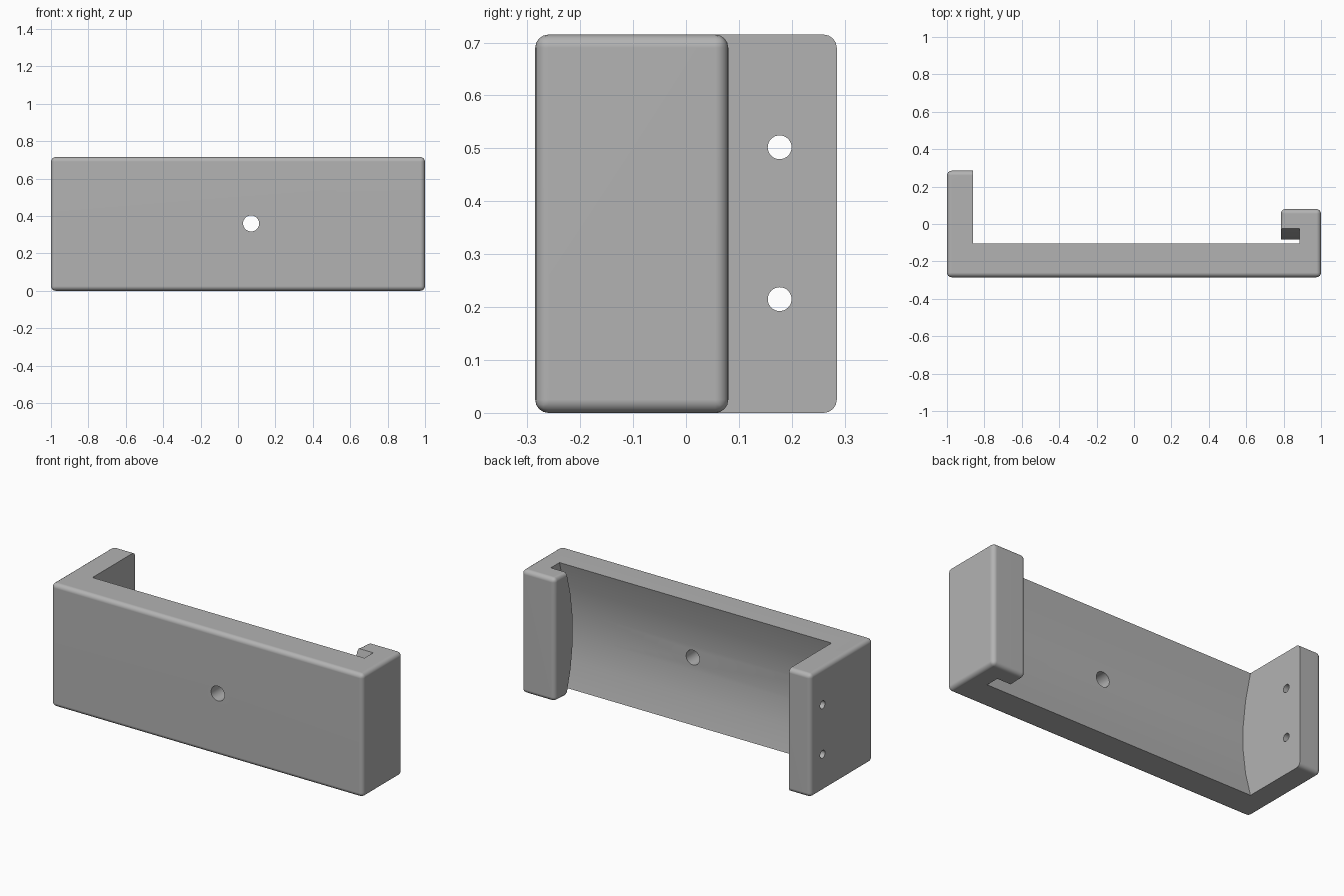
import bpy, bmesh, math
from mathutils import Matrix

if "Cube" in bpy.data.objects:
    bpy.data.objects.remove(bpy.data.objects["Cube"])

H = 0.715          # height
R = 0.025          # edge rounding
grey = bpy.data.materials.new("plain grey")
grey.diffuse_color = (0.45, 0.45, 0.45, 1)
grey.use_nodes = True
grey.node_tree.nodes["Principled BSDF"].inputs["Base Color"].default_value = grey.diffuse_color


def make(name, bm):
    bmesh.ops.recalc_face_normals(bm, faces=bm.faces)
    me = bpy.data.meshes.new(name)
    bm.to_mesh(me)
    bm.free()
    ob = bpy.data.objects.new(name, me)
    bpy.context.collection.objects.link(ob)
    return ob


def prism(pts, offset):
    """Extrude a closed outline of 3D points along an offset."""
    bm = bmesh.new()
    face = bm.faces.new([bm.verts.new(p) for p in pts])
    ext = bmesh.ops.extrude_face_region(bm, geom=[face], use_keep_orig=True)
    verts = [g for g in ext["geom"] if isinstance(g, bmesh.types.BMVert)]
    bmesh.ops.translate(bm, verts=verts, vec=offset)
    bmesh.ops.recalc_face_normals(bm, faces=bm.faces)
    return bm


def cut(target, cutter):
    cutter.hide_render = True
    mod = target.modifiers.new("cut", 'BOOLEAN')
    mod.operation = 'DIFFERENCE'
    mod.solver = 'EXACT'
    mod.object = cutter
    bpy.context.view_layer.objects.active = target
    bpy.ops.object.modifier_apply(modifier=mod.name)
    bpy.data.objects.remove(cutter)


def bowed(y_end, sag=0.06):
    """Five-sided bow in the yz plane, running past both ends."""
    pts = []
    for i in range(-1, 7):
        t = (i - 2.5) / 2.5
        pts.append((y_end - sag * (1 - t * t), H * i / 5))
    return pts


# bracket outline: front plate, long left arm, short right hook
outline = [(-1, -.285), (1, -.285), (1, .08), (.785, .08),
           (.785, -.09), (-.84, -.09), (-.84, .285), (-1, .285)]
bm = prism([(x, y, 0) for x, y in outline], (0, 0, H))


# round the outer edges only
def outer(v):
    return abs(v.co.x) > .99 or v.co.y > .07 or v.co.y < -.28


def wants_round(e):
    a, b = e.verts
    mid = (a.co + b.co) / 2
    tip = abs(mid.x - .785) < .001 and mid.y > -.08   # hook tip
    arm_inside = abs(mid.x + .84) < .001
    return tip or (outer(a) and outer(b) and not arm_inside)


bmesh.ops.bevel(bm, geom=[e for e in bm.edges if wants_round(e)], offset=R,
                segments=4, profile=0.5, affect='EDGES', clamp_overlap=True)
bracket = make("bracket", bm)

# bowed pocket in the back of the plate
near = bowed(-.105)
pocket = [(-.86, y, z) for y, z in near]
pocket += [(-.86, .5, near[-1][1]), (-.86, .5, near[0][1])]
cut(bracket, make("pocket_cutter", prism(pocket, (1.61, 0, 0))))

# bowed slot behind the hook
slot = [(.70, y, z) for y, z in near] + [(.70, y, z) for y, z in reversed(bowed(-.025))]
cut(bracket, make("slot_cutter", prism(slot, (.185, 0, 0))))


# screw holes: one through the plate, two through the arm
def hole(centre, radius, axis):
    bm = bmesh.new()
    m = Matrix.Translation(centre) @ Matrix.Rotation(math.pi / 2, 4, axis)
    bmesh.ops.create_cone(bm, cap_ends=True, segments=32, radius1=radius,
                          radius2=radius, depth=.4, matrix=m)
    cut(bracket, make("hole_cutter", bm))


hole((.07, -.2, .36), .043, 'X')
for z in (.215, .502):
    hole((-.93, .177, z), .0225, 'Y')

# material and smooth shading
bracket.data.materials.clear()
bracket.data.materials.append(grey)
for p in bracket.data.polygons:
    p.material_index = 0
bpy.ops.object.select_all(action='DESELECT')
bracket.select_set(True)
bpy.context.view_layer.objects.active = bracket
bpy.ops.object.shade_smooth_by_angle(angle=math.radians(30))
weighted = bracket.modifiers.new("weighted", 'WEIGHTED_NORMAL')
weighted.keep_sharp = True
